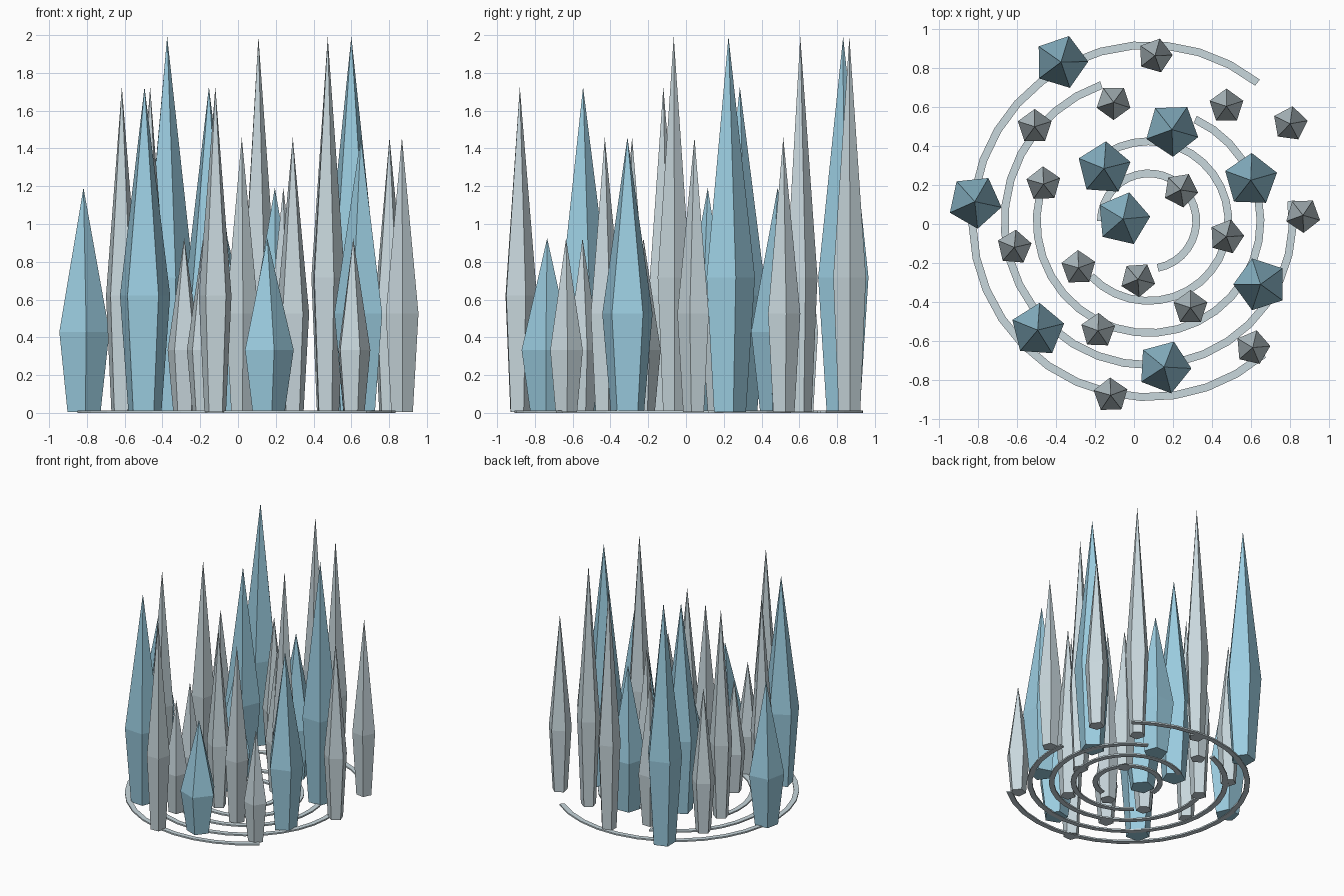
import bpy, math
from math import sin, cos, radians

if "Cube" in bpy.data.objects:
    bpy.data.objects.remove(bpy.data.objects["Cube"])


def material(name, rgb):
    m = bpy.data.materials.new(name)
    m.diffuse_color = (*rgb, 1)
    m.use_nodes = True
    m.node_tree.nodes["Principled BSDF"].inputs["Base Color"].default_value = m.diffuse_color
    return m


BLUE = material("ice_blue", (0.33, 0.61, 0.75))
GREY = material("pale_grey", (0.58, 0.68, 0.72))


def add_mesh(name, verts, faces, mat):
    me = bpy.data.meshes.new(name)
    me.from_pydata(verts, [], faces)
    me.materials.append(mat)
    ob = bpy.data.objects.new(name, me)
    bpy.context.collection.objects.link(ob)
    return ob


def crystal(name, x, y, turn, radius, height, mat):
    """Five-sided shard: narrow foot, wide belt, pointed tip."""
    verts = []
    for r, z in ((0.66 * radius, 0.004), (radius, 0.36 * height)):
        for k in range(5):
            a = radians(turn + 72 * k)
            verts.append((x + r * cos(a), y + r * sin(a), z))
    verts.append((x, y, height))
    faces = [(4, 3, 2, 1, 0)]
    for k in range(5):
        n = (k + 1) % 5
        faces += [(k, n, n + 5, k + 5), (k + 5, n + 5, 10)]
    add_mesh(name, verts, faces, mat)


def ground_arc(name, cx, cy, radius, start, sweep, steps):
    """Flat open ring strip with a rectangular section."""
    section = ((-0.02, 0), (0.02, 0), (0.02, 0.012), (-0.02, 0.012))
    verts, faces = [], []
    for i in range(steps + 1):
        a = start + sweep * i / steps
        verts += [(cx + (radius + r) * cos(a), cy + (radius + r) * sin(a), z)
                  for r, z in section]
    for i in range(steps):
        for k in range(4):
            n = (k + 1) % 4
            faces.append((4 * i + k, 4 * i + n, 4 * i + 4 + n, 4 * i + 4 + k))
    e = 4 * steps
    faces += [(3, 2, 1, 0), (e, e + 1, e + 2, e + 3)]
    # section runs outward then up, so flip to face outside
    faces = [f[::-1] for f in faces]
    add_mesh(name, verts, faces, GREY)


# Shards from the centre outwards: x, y, turn in degrees
SHARDS = [
    (-0.056, 0.026, 5), (0.24, 0.175, 63), (0.02, -0.285, 58), (-0.154, 0.285, 14),
    (0.475, -0.065, 3), (-0.285, -0.225, 20), (0.195, 0.485, 56), (0.29, -0.43, 18),
    (-0.465, 0.205, 20), (0.6, 0.225, 16), (-0.185, -0.548, 16), (-0.105, 0.625, 54),
    (0.65, -0.31, 36), (-0.615, -0.12, 13), (0.475, 0.605, 18), (0.155, -0.735, -3),
    (-0.51, 0.5, 18), (0.868, 0.045, 56), (-0.495, -0.545, 14), (0.108, 0.865, 2),
    (0.61, -0.635, 5), (-0.818, 0.115, 60), (0.802, 0.515, 10), (-0.12, -0.88, 20),
    (-0.375, 0.832, 1),
]
# Every third shard is large and blue; heights repeat in cycles of five
for i, (x, y, turn) in enumerate(SHARDS):
    big = i % 3 == 0
    crystal("large_crystal" if big else "small_crystal", x, y, turn,
            0.14 if big else 0.091, 0.925 + 0.267 * (i % 5), BLUE if big else GREY)

# Concentric open rings on the ground, each turned one radian further
for k in range(5):
    ground_arc("ground_arc", 0.075, 0.015, 0.245 + 0.165 * k,
               radians(-79) - k, 4.52, 24)
